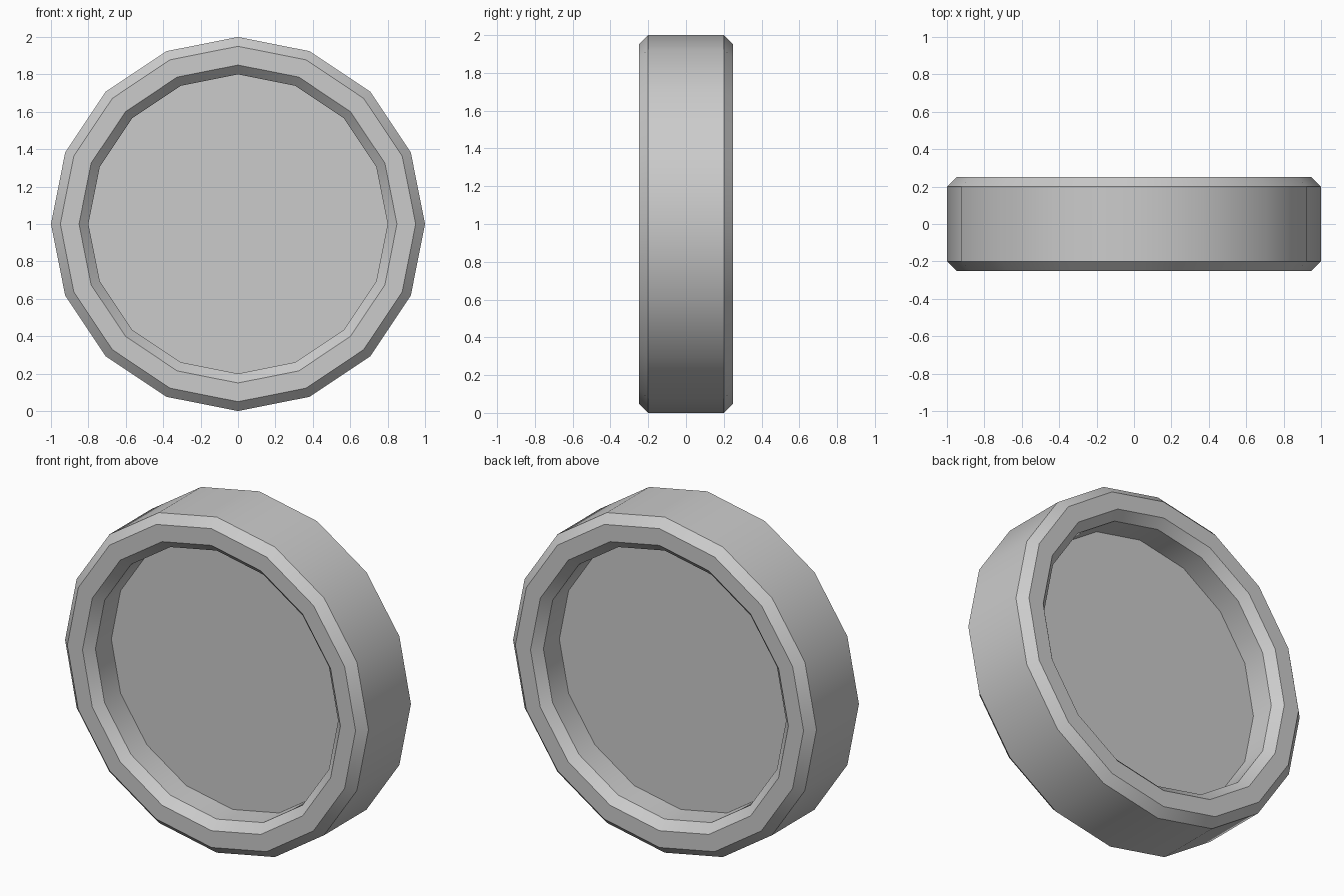
import bpy, bmesh, math

if "Cube" in bpy.data.objects:
    bpy.data.objects.remove(bpy.data.objects["Cube"])

SIDES = 16
# Half profile as (radius, depth), from the recessed disc out to the tread
half = [(0.80, 0.05), (0.80, 0.20), (0.85, 0.25), (0.95, 0.25), (1.00, 0.20)]
profile = [(r, -y) for r, y in half] + [(r, y) for r, y in reversed(half)]

# Wheel: profile revolved around the y axis, closed by a disc on each side
bm = bmesh.new()
rings = []
for r, y in profile:
    ring = []
    for i in range(SIDES):
        a = 2 * math.pi * i / SIDES
        ring.append(bm.verts.new((r * math.cos(a), y, 1 + r * math.sin(a))))
    rings.append(ring)
for r0, r1 in zip(rings, rings[1:]):
    for i in range(SIDES):
        j = (i + 1) % SIDES
        bm.faces.new((r0[i], r0[j], r1[j], r1[i]))
bm.faces.new(rings[0])
bm.faces.new(rings[-1])
bmesh.ops.recalc_face_normals(bm, faces=bm.faces)

mesh = bpy.data.meshes.new("wheel")
bm.to_mesh(mesh)
bm.free()
wheel = bpy.data.objects.new("wheel", mesh)
bpy.context.collection.objects.link(wheel)

# Smooth tread with crisp chamfers
bpy.context.view_layer.objects.active = wheel
wheel.select_set(True)
bpy.ops.object.shade_smooth_by_angle(angle=math.radians(30))
